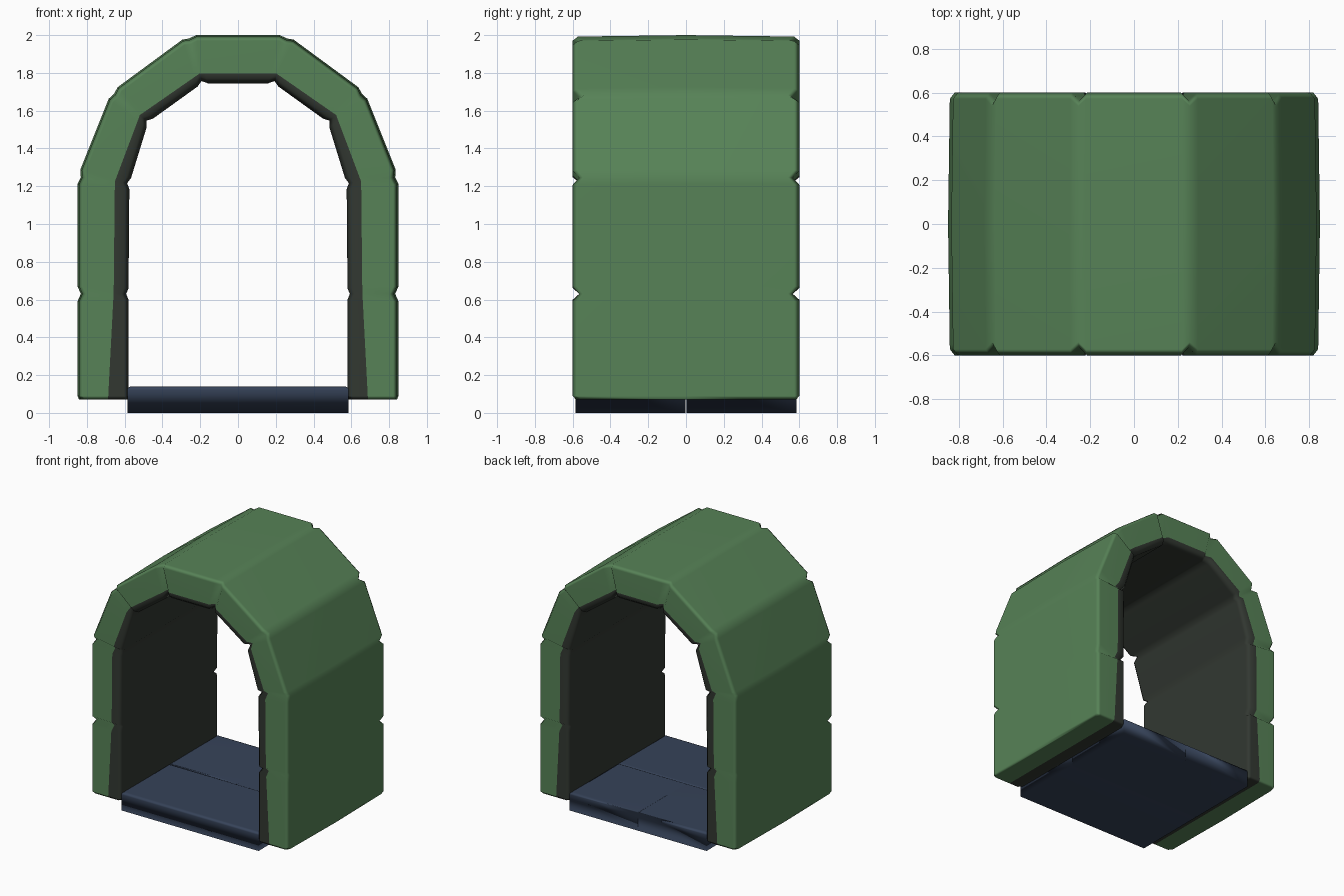
import bpy, bmesh
from mathutils import Vector

if "Cube" in bpy.data.objects:
    bpy.data.objects.remove(bpy.data.objects["Cube"])


def material(name, rgb):
    m = bpy.data.materials.new(name)
    m.diffuse_color = (*rgb, 1)
    m.use_nodes = True
    m.node_tree.nodes["Principled BSDF"].inputs["Base Color"].default_value = m.diffuse_color
    return m


green = material("green", (0.095, 0.225, 0.095))
dark = material("dark lining", (0.032, 0.039, 0.031))
navy = material("dark blue", (0.037, 0.056, 0.100))


def finish(bm, name, mats):
    bmesh.ops.recalc_face_normals(bm, faces=bm.faces[:])
    me = bpy.data.meshes.new(name)
    bm.to_mesh(me)
    bm.free()
    ob = bpy.data.objects.new(name, me)
    bpy.context.collection.objects.link(ob)
    for m in mats:
        me.materials.append(m)
    for p in me.polygons:
        p.use_smooth = True
    mod = ob.modifiers.new("soft shading", 'WEIGHTED_NORMAL')
    mod.weight = 70
    return ob


# Arch joints on the right half: outer point, inner point, lining share
half = [((.85, .07), (.58, .07), .40),
        ((.85, .63), (.58, .63), .29),
        ((.85, 1.25), (.575, 1.215), .28),
        ((.67, 1.70), (.475, 1.54), .23),
        ((.262, 2.0), (.19, 1.745), .20)]
joints = [(Vector(o), Vector(i), f) for o, i, f in half]
joints += [(Vector((-o.x, o.y)), Vector((-i.x, i.y)), f) for o, i, f in reversed(joints)]


def toward(a, b, do, di):
    # station moved a short way from joint a towards joint b
    o = a[0] + (b[0] - a[0]).normalized() * do
    i = a[1] + (b[1] - a[1]).normalized() * di
    t = do / (b[0] - a[0]).length
    return o, i, a[2] + (b[2] - a[2]) * t


# Stations along the arch: a pinched groove at every joint between stones
stations = []
last = len(joints) - 1
for n, j in enumerate(joints):
    end = n in (0, last)
    d = (.02, .02) if end else (.04, .03)
    if n > 0:
        stations.append((toward(j, joints[n - 1], *d), 0))
    stations.append((j, .5 if end else 1))
    if n < last:
        stations.append((toward(j, joints[n + 1], *d), 0))

# Loft the bevelled block section through the stations
bm = bmesh.new()
rings = []
for (o, i, f), pinch in stations:
    L = (o - i).length
    u = (o - i) / L
    lo, hi = .012 * pinch, L - .018 * pinch
    side = [(hi - .008, .572), (hi - .03, .6), (f * L, .6), (lo + .025, .6), (lo, .572)]
    sec = [(r, -y) for r, y in side] + side[::-1] + [(hi, 0)]
    k = 1 - pinch * .035 / .6
    ring = []
    for r, y in sec:
        p = i + u * r
        ring.append(bm.verts.new((p.x, y * k, p.y)))
    rings.append(ring)
for a, b in zip(rings, rings[1:]):
    for k in range(11):
        q = (k + 1) % 11
        face = bm.faces.new((a[k], a[q], b[q], b[k]))
        face.material_index = 1 if 2 <= k <= 6 else 0
# Leg undersides
for r in (rings[0], rings[-1]):
    for idx, mi in (((0, 9, 10), 0), ((0, 1, 8, 9), 0), ((1, 2, 7, 8), 0),
                    ((2, 3, 6, 7), 1), ((3, 4, 5, 6), 1)):
        bm.faces.new([r[k] for k in idx]).material_index = mi
finish(bm, "tunnel_arch", [green, dark])


# Floor slabs: one wide at the front, two at the back
def slab(name, x0, x1, y0, y1):
    bm = bmesh.new()
    bmesh.ops.create_cube(bm, size=1)
    for v in bm.verts:
        v.co = Vector(((x0 + x1) / 2 + v.co.x * (x1 - x0),
                       (y0 + y1) / 2 + v.co.y * (y1 - y0), .07 + v.co.z * .14))
    # wide rounding on the outer rim, fine rounding along the seams
    rim = [e for e in bm.edges
           if all(v.co.z > .1 for v in e.verts)
           and (all(abs(v.co.y) > .5 for v in e.verts) or all(abs(v.co.x) > .5 for v in e.verts))]
    bmesh.ops.bevel(bm, geom=rim, offset=.018, segments=2, profile=.5, affect='EDGES')
    finish(bm, name, [navy])


slab("front_floor_slab", -.585, .585, -.585, -.002)
slab("back_left_floor_slab", -.585, -.002, .002, .585)
slab("back_right_floor_slab", .002, .585, .002, .585)
